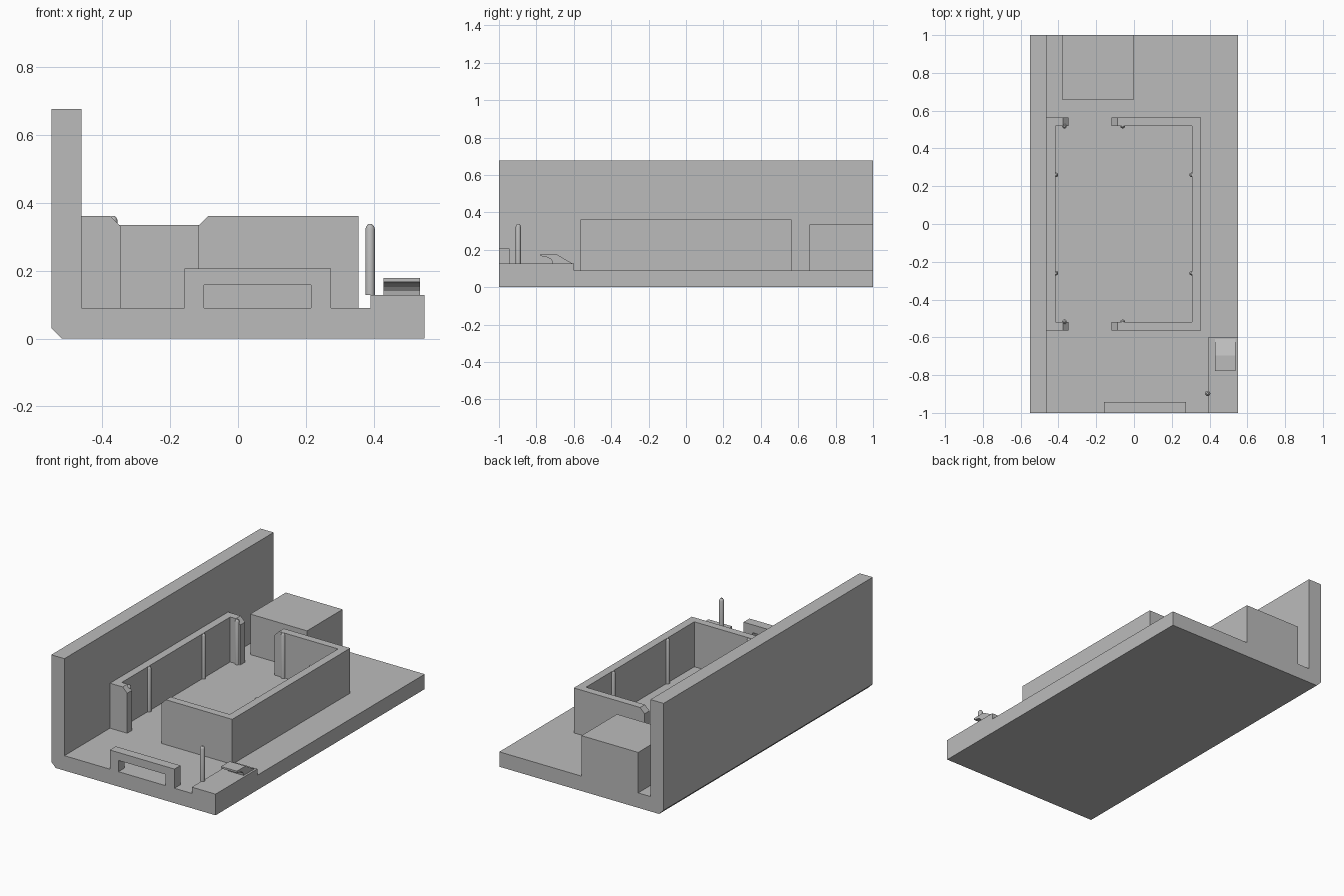
import bpy, bmesh, math
from mathutils import Vector

if "Cube" in bpy.data.objects:
    bpy.data.objects.remove(bpy.data.objects["Cube"])

grey = bpy.data.materials.new("plain_grey")
grey.diffuse_color = (0.5, 0.5, 0.5, 1)
grey.use_nodes = True
grey.node_tree.nodes["Principled BSDF"].inputs["Base Color"].default_value = grey.diffuse_color


def finish(bm, name):
    bmesh.ops.recalc_face_normals(bm, faces=bm.faces)
    mesh = bpy.data.meshes.new(name)
    bm.to_mesh(mesh)
    bm.free()
    mesh.materials.append(grey)
    obj = bpy.data.objects.new(name, mesh)
    bpy.context.collection.objects.link(obj)
    return obj


def prism(points, start, end):
    """Extrude a closed outline of 3D points from start offset to end offset."""
    bm = bmesh.new()
    start, end = Vector(start), Vector(end)
    face = bm.faces.new([bm.verts.new(Vector(p) + start) for p in points])
    out = bmesh.ops.extrude_face_region(bm, geom=[face])
    verts = [g for g in out["geom"] if isinstance(g, bmesh.types.BMVert)]
    bmesh.ops.translate(bm, verts=verts, vec=end - start)
    return bm


def along_y(name, xz, y0, y1):
    return finish(prism([(x, 0, z) for x, z in xz], (0, y0, 0), (0, y1, 0)), name)


def box(name, x0, x1, y0, y1, z0, z1):
    return along_y(name, [(x0, z0), (x1, z0), (x1, z1), (x0, z1)], y0, y1)


def pin(name, x, y, z0, z1, r, sides=20):
    """Round pin with a blunt tapered tip."""
    bm = bmesh.new()
    rings = []
    for rad, z in [(r, z0), (r, z1 - r), (r * 0.8, z1 - r * 0.5), (r * 0.4, z1)]:
        rings.append([bm.verts.new((x + rad * math.cos(2 * math.pi * i / sides),
                                    y + rad * math.sin(2 * math.pi * i / sides), z))
                      for i in range(sides)])
    for a, b in zip(rings, rings[1:]):
        for i in range(sides):
            j = (i + 1) % sides
            bm.faces.new((a[i], a[j], b[j], b[i]))
    bm.faces.new(rings[0])
    bm.faces.new(rings[-1])
    obj = finish(bm, name)
    bpy.context.view_layer.objects.active = obj
    obj.select_set(True)
    bpy.ops.object.shade_smooth_by_angle(angle=math.radians(25))
    obj.select_set(False)


FLOOR, PAD, RIM = 0.09, 0.128, 0.362
WALL_X = -0.462

# Base plate with tall side wall and chamfered lower corner
along_y("base_and_side_wall",
        [(-0.52, 0), (0.55, 0), (0.55, FLOOR), (WALL_X, FLOOR),
         (WALL_X, 0.677), (-0.55, 0.677), (-0.55, 0.03)], -1, 1)


# Two C-shaped tray walls with chamfered ends facing the gap
def tray_wall(name, outer, inner, gap):
    plan = [(gap, -0.564), (outer, -0.564), (outer, 0.564), (gap, 0.564),
            (gap, 0.518), (inner, 0.518), (inner, -0.518), (gap, -0.518)]
    bm = prism([(x, y, 0) for x, y in plan], (0, 0, FLOOR), (0, 0, RIM))
    edges = [e for e in bm.edges
             if all(abs(v.co.x - gap) < 1e-4 and v.co.z > RIM - 1e-4 for v in e.verts)]
    bmesh.ops.bevel(bm, geom=edges, offset=0.03, segments=1, affect='EDGES')
    finish(bm, name)


tray_wall("tray_wall_left", WALL_X, -0.415, -0.347)
tray_wall("tray_wall_right", 0.356, 0.307, -0.118)

# Thin locating ribs on the inside of the tray walls
for s in (-1, 1):
    for x, y in [(-0.413, 0.26), (0.305, 0.26), (-0.368, 0.518), (-0.06, 0.518)]:
        pin("tray_rib", x, s * y, FLOOR, RIM, 0.012, 16)

# Block at the rear edge
box("rear_block", -0.38, 0, 0.66, 1, FLOOR, 0.335)

# Open frame at the front edge
along_y("front_frame",
        [(-0.158, FLOOR), (-0.1, FLOOR), (-0.1, 0.158), (0.215, 0.158),
         (0.215, FLOOR), (0.275, FLOOR), (0.275, 0.206), (-0.158, 0.206)], -1, -0.943)

# Raised corner pad, upright pin and hooked clip
box("corner_pad", 0.391, 0.55, -1, -0.6, FLOOR, PAD)
pin("upright_pin", 0.39, -0.897, PAD, 0.338, 0.014)
clip = [(-0.61, PAD), (-0.695, 0.178), (-0.777, 0.178), (-0.777, 0.167),
        (-0.745, 0.161), (-0.725, 0.152), (-0.715, 0.14), (-0.713, PAD)]
finish(prism([(0, y, z) for y, z in clip], (0.43, 0, 0), (0.537, 0, 0)), "hooked_clip")
